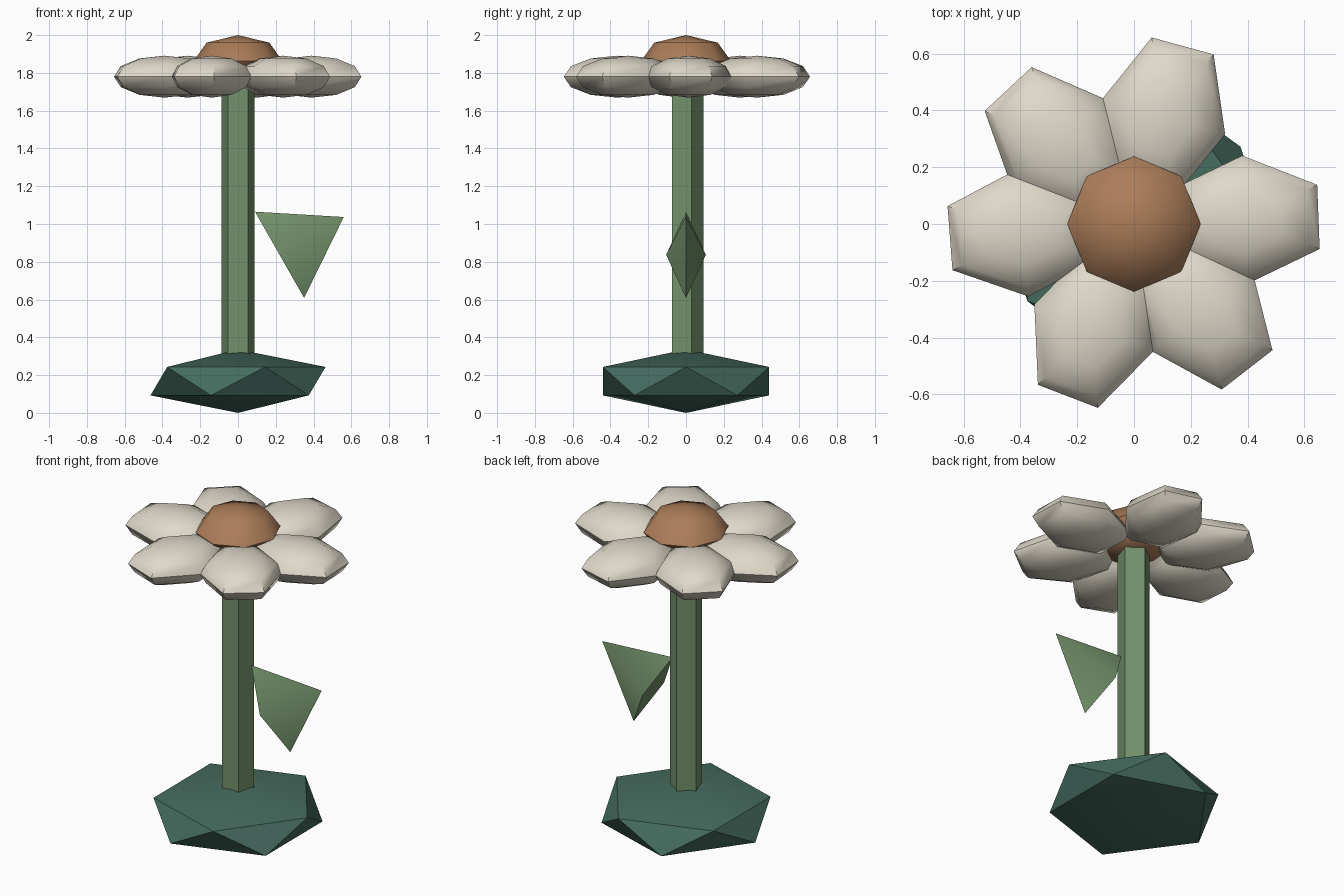
import bpy, bmesh
from math import sin, cos, pi, radians
from mathutils import Matrix, Vector

old = bpy.data.objects.get("Cube")
if old:
    bpy.data.objects.remove(old, do_unlink=True)


def material(name, rgb):
    mat = bpy.data.materials.new(name)
    mat.use_nodes = True
    color = (*rgb, 1)
    mat.diffuse_color = color
    bsdf = mat.node_tree.nodes["Principled BSDF"]
    bsdf.inputs["Base Color"].default_value = color
    bsdf.inputs["Roughness"].default_value = 0.8
    return mat


cream = material("cream", (0.74, 0.69, 0.59))
brown = material("brown", (0.41, 0.205, 0.1))
green = material("leaf green", (0.17, 0.285, 0.145))
teal = material("dark teal", (0.06, 0.15, 0.117))


def finish(name, bm, mat, matrix):
    """Turn a bmesh into an object with smooth shading and sharp creases."""
    bm.transform(matrix)
    bmesh.ops.recalc_face_normals(bm, faces=bm.faces)
    mesh = bpy.data.meshes.new(name)
    bm.to_mesh(mesh)
    bm.free()
    mesh.materials.append(mat)
    obj = bpy.data.objects.new(name, mesh)
    bpy.context.collection.objects.link(obj)
    bpy.ops.object.select_all(action='DESELECT')
    obj.select_set(True)
    bpy.context.view_layer.objects.active = obj
    bpy.ops.object.shade_smooth_by_angle(angle=radians(44))
    return obj


def lathe(name, profile, sides, mat, matrix=Matrix(), phase=0.0):
    """Revolve (radius, height) points around z; zero radius makes a pole."""
    bm = bmesh.new()
    rings = []
    for r, z in profile:
        if r < 1e-5:
            rings.append([bm.verts.new((0, 0, z))] * sides)
        else:
            turns = [phase + 2 * pi * i / sides for i in range(sides)]
            rings.append([bm.verts.new((r * cos(a), r * sin(a), z)) for a in turns])
    for low, high in zip(rings, rings[1:]):
        for i in range(sides):
            j = (i + 1) % sides
            corners = dict.fromkeys((low[i], low[j], high[j], high[i]))
            bm.faces.new(list(corners))
    return finish(name, bm, mat, matrix)


def sphere_profile(rings):
    return [(sin(pi * i / rings), -cos(pi * i / rings)) for i in range(rings + 1)]


def place(location, scale, angle=0.0):
    return Matrix.LocRotScale(Vector(location), Matrix.Rotation(angle, 3, 'Z'), Vector(scale))


# Base: flattened twenty-sided stone
bm = bmesh.new()
ring_z = 1 / 5 ** 0.5
for side in (1, -1):
    bm.verts.new((0, 0, side))
    for i in range(5):
        a = 2 * pi * i / 5
        bm.verts.new((side * 2 * ring_z * cos(a), 2 * ring_z * sin(a), side * ring_z))
bmesh.ops.convex_hull(bm, input=bm.verts)
finish("base", bm, teal, place((0, 0, 0.168), (0.518, 0.518, 0.168)))

# Stem: five-sided post
lathe("stem", [(0, 0.17), (0.092, 0.17), (0.092, 1.8), (0, 1.8)], 5, green, phase=pi / 2)

# Leaf: four-sided pyramid pointing outward, its base leaning on the stem
across, thick, along = (-0.13, 0, 0.228), (0, 0.105, 0), (0.34, 0, 0.2)
leaf_matrix = Matrix((across, thick, along)).transposed().to_4x4()
leaf_matrix.translation = (0.22, 0, 0.837)
lathe("leaf", [(0, 0), (1, 0), (0, 1)], 4, green, leaf_matrix)

# Petals: stretched six-sided spheres, unevenly spread
for n, degrees in enumerate((2.2, 74.7, 133, 184.4, 249, 307.8), 1):
    a = radians(degrees)
    spot = (0.39 * cos(a), 0.39 * sin(a), 1.78)
    lathe(f"petal_{n}", sphere_profile(6), 6, cream,
          place(spot, (0.3, 0.226, 0.111), a), pi / 6)

# Flower centre: low dome
lathe("flower_center", sphere_profile(4), 8, brown,
      place((0, 0, 1.863), (0.235, 0.238, 0.137)))
